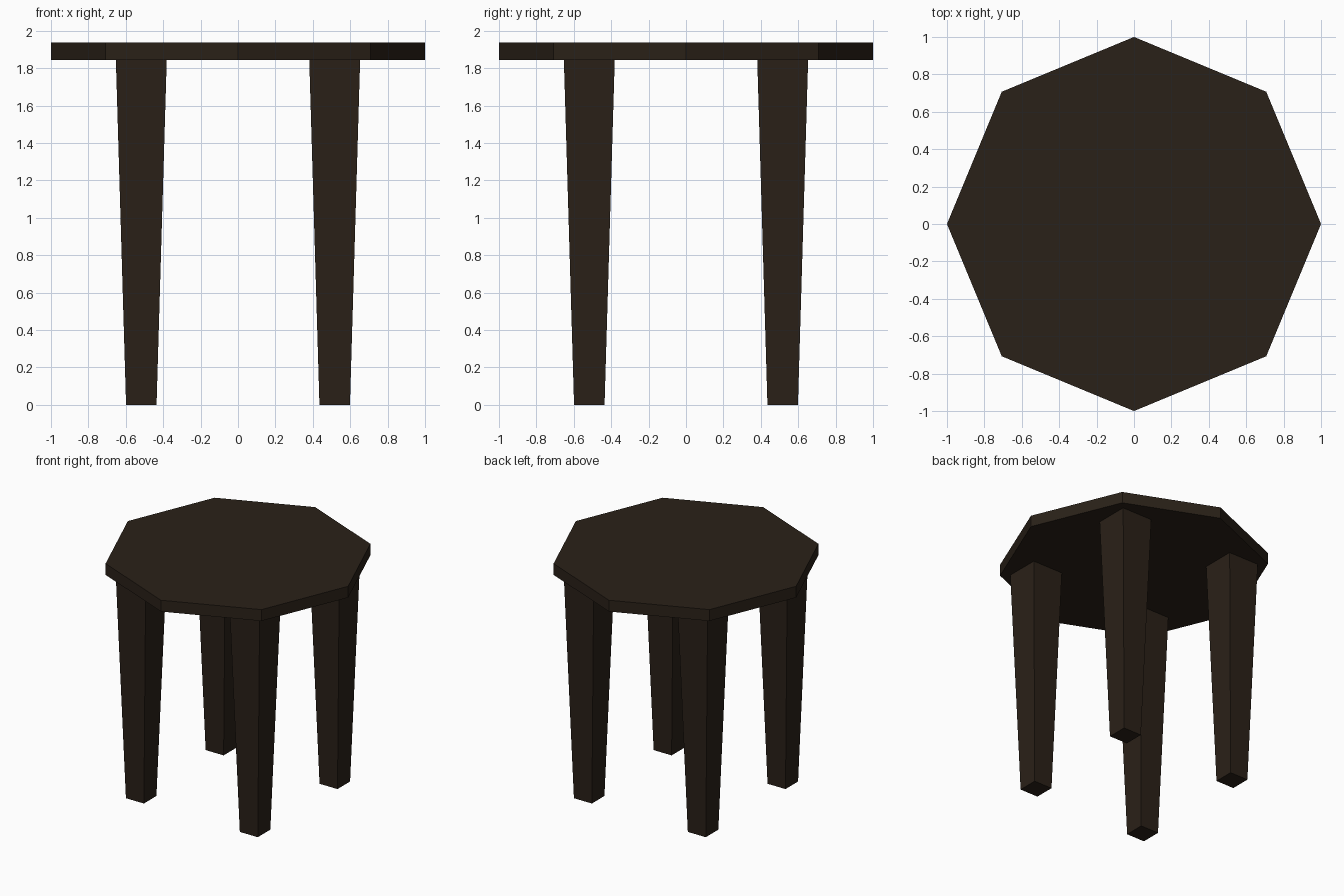
import bpy, bmesh
from math import pi

if "Cube" in bpy.data.objects:
    bpy.data.objects.remove(bpy.data.objects["Cube"])

wood = bpy.data.materials.new("dark_wood")
wood.diffuse_color = (0.023, 0.015, 0.009, 1)
wood.use_nodes = True
wood.node_tree.nodes["Principled BSDF"].inputs["Base Color"].default_value = wood.diffuse_color

TOP_Z, UNDER_Z = 1.938, 1.845
LEG_POS, LEG_TOP, LEG_FOOT = 0.517, 0.136, 0.0815  # centre offset, half widths


def prism(name, sides, r_low, r_high, z_low, z_high, turn=0, x=0, y=0):
    """Upright, optionally tapered prism with flat faces."""
    bpy.ops.mesh.primitive_cone_add(
        vertices=sides, radius1=r_low, radius2=r_high, depth=z_high - z_low,
        location=(x, y, (z_low + z_high) / 2), rotation=(0, 0, turn))
    ob = bpy.context.object
    ob.name = name
    ob.data.materials.append(wood)
    return ob


# Octagonal top with corners on the x and y axes
prism("table_top", 8, 1, 1, UNDER_Z, TOP_Z)

# Four square legs tapering towards the feet
diag = 2 ** 0.5
for y_name, sy in (("front", -1), ("back", 1)):
    for x_name, sx in (("left", -1), ("right", 1)):
        prism(f"{y_name}_{x_name}_leg", 4, LEG_FOOT * diag, LEG_TOP * diag,
              0, UNDER_Z, pi / 4, sx * LEG_POS, sy * LEG_POS)
